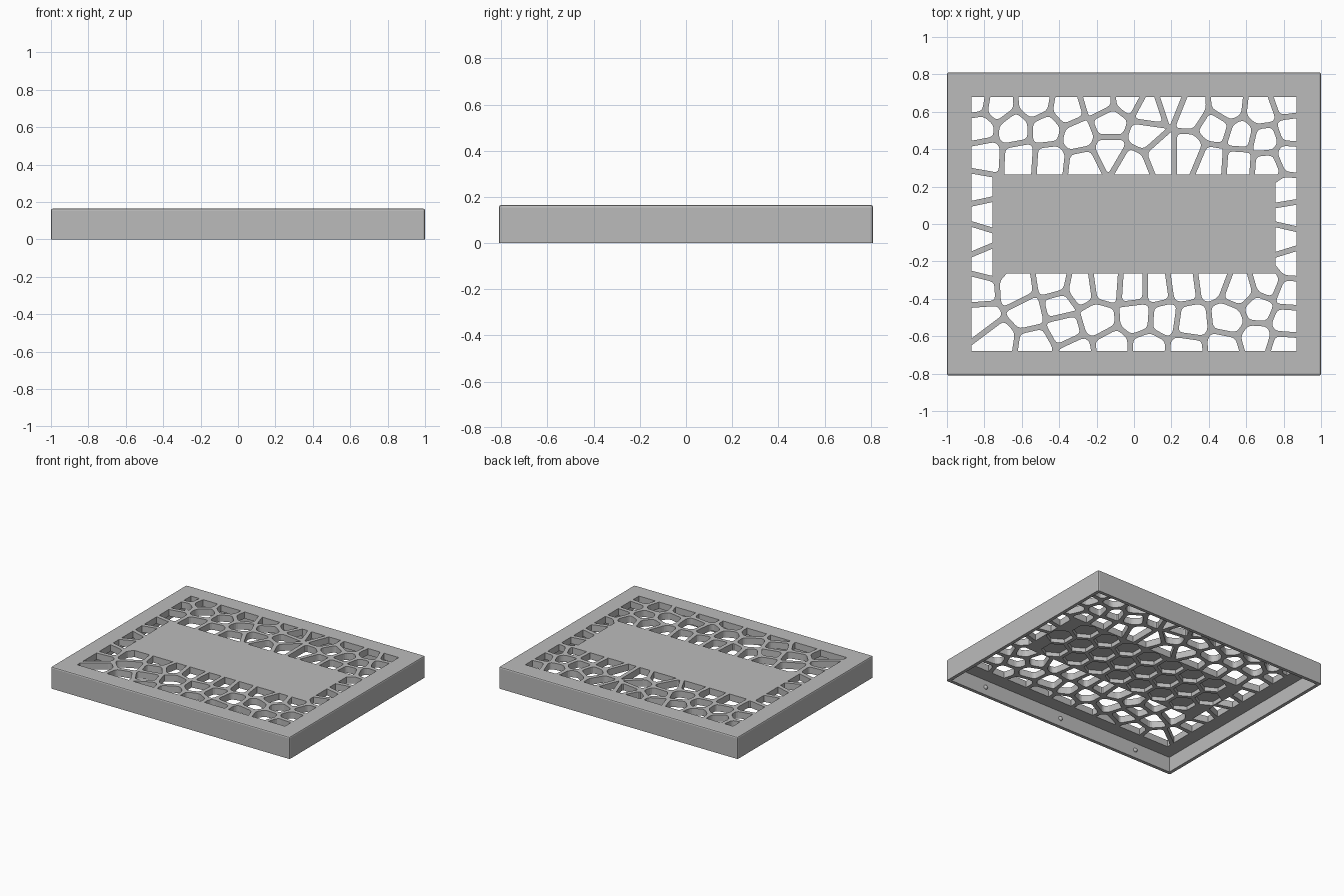
import bpy, bmesh, math
from mathutils import Vector

if "Cube" in bpy.data.objects:
    bpy.data.objects.remove(bpy.data.objects["Cube"])

HALF_X, HALF_Y, HEIGHT = 1.0, 0.81, 0.165
WALL, CEILING = 0.025, 0.115          # wall thickness, underside of the top
WIN_X, WIN_Y = 0.87, 0.68             # grille window
PLATE_X, PLATE_Y = 0.757, 0.265       # solid centre plate
BAR = 0.03                            # grille bar width

grey = bpy.data.materials.new("plain grey")
grey.use_nodes = True
grey.diffuse_color = (0.5, 0.5, 0.5, 1)
grey.node_tree.nodes["Principled BSDF"].inputs["Base Color"].default_value = (0.5, 0.5, 0.5, 1)


def make_object(name, bm):
    bmesh.ops.recalc_face_normals(bm, faces=bm.faces)
    mesh = bpy.data.meshes.new(name)
    bm.to_mesh(mesh)
    bm.free()
    mesh.materials.append(grey)
    obj = bpy.data.objects.new(name, mesh)
    bpy.context.collection.objects.link(obj)
    return obj


def add_prism(bm, points, low, high):
    """Upright prism over a flat outline."""
    base = bm.faces.new([bm.verts.new((p.x, p.y, low)) for p in points])
    top = bmesh.ops.extrude_face_region(bm, geom=[base])["geom"]
    moved = [v for v in top if isinstance(v, bmesh.types.BMVert)]
    bmesh.ops.translate(bm, verts=moved, vec=(0, 0, high - low))


def rectangle(x, y):
    return [Vector(p) for p in ((-x, -y), (x, -y), (x, y), (-x, y))]


def clip(points, normal, limit):
    """Keep the part of a convex outline where dot(point, normal) <= limit."""
    kept = []
    for a, b in zip(points, points[1:] + points[:1]):
        da, db = a.dot(normal) - limit, b.dot(normal) - limit
        if da <= 0:
            kept.append(a)
        if da * db < 0:
            kept.append(a.lerp(b, da / (da - db)))
    return kept


def tidy(points):
    return [p for i, p in enumerate(points) if (p - points[i - 1]).length > 0.002]


def round_corners(points, radius=0.025):
    out = []
    for i, p in enumerate(points):
        ends = []
        for q in (points[i - 1], points[(i + 1) % len(points)]):
            edge = q - p
            ends.append(p + edge * min(0.4, radius / edge.length))
        for t in (0, 0.33, 0.67, 1):
            out.append(ends[0].lerp(p, t).lerp(p.lerp(ends[1], t), t))
    return out


# Centres of the irregular grille openings, band by band
back_band = [
    (-.85, .65), (-.73, .63), (-.53, .64), (-.36, .61), (-.19, .66), (-.03, .67),
    (.08, .61), (.2, .65), (.3, .61), (.5, .62), (.68, .6), (.82, .65),
    (-.83, .52), (-.64, .51), (-.47, .51), (-.3, .47), (-.13, .54), (.06, .47),
    (.44, .52), (.57, .48), (.7, .45), (.84, .5),
    (-.8, .36), (-.61, .35), (-.45, .34), (-.27, .32), (-.13, .39), (-.01, .32),
    (.14, .38), (.29, .38), (.41, .33), (.56, .32), (.71, .31), (.83, .36)]
front_band = [
    (-.83, -.36), (-.63, -.35), (-.43, -.32), (-.29, -.35), (-.15, -.33), (0, -.34),
    (.12, -.34), (.26, -.32), (.41, -.3), (.57, -.36), (.71, -.32), (.83, -.37),
    (-.82, -.5), (-.57, -.47), (-.4, -.43), (-.37, -.56), (-.2, -.51), (.02, -.5),
    (.16, -.51), (.3, -.53), (.51, -.51), (.66, -.45), (.82, -.52),
    (-.73, -.62), (-.53, -.65), (-.31, -.69), (-.12, -.66), (.08, -.66),
    (.28, -.67), (.48, -.66), (.65, -.61), (.81, -.66)]
sides = [(-.83, .19), (-.8, .05), (-.84, -.08), (-.79, -.2),
         (.81, .17), (.83, .05), (.8, -.08), (.84, -.21)]
seeds = [Vector(s) for s in back_band + front_band + sides]


def grille_opening(seed):
    cell = rectangle(HALF_X, HALF_Y)
    for other in seeds:
        if other is not seed:
            normal = (other - seed).normalized()
            cell = clip(cell, normal, normal.dot((seed + other) / 2) - BAR / 2)
    cell = round_corners(tidy(cell))
    # trim to the window, then away from the centre plate
    for normal, limit in (((1, 0), WIN_X), ((-1, 0), WIN_X), ((0, 1), WIN_Y), ((0, -1), WIN_Y)):
        cell = clip(cell, Vector(normal), limit)
    if abs(seed.y) > PLATE_Y:
        away = Vector((0, -math.copysign(1, seed.y)))
        return tidy(clip(cell, away, -PLATE_Y))
    away = Vector((-math.copysign(1, seed.x), 0))
    return tidy(clip(cell, away, -PLATE_X))


# Lid body with softened top and upright edges
bm = bmesh.new()
add_prism(bm, rectangle(HALF_X, HALF_Y), 0, HEIGHT)
soft = [e for e in bm.edges if max(v.co.z for v in e.verts) > HEIGHT / 2]
bmesh.ops.bevel(bm, geom=soft, offset=0.01, segments=2, profile=0.5, affect='EDGES')
lid = make_object("lid", bm)

# Cutter for the hollow underside
bm = bmesh.new()
add_prism(bm, rectangle(HALF_X - WALL, HALF_Y - WALL), -0.1, CEILING)
cavity = make_object("cavity_cutter", bm)

# Cutter for the grille openings
bm = bmesh.new()
for seed in seeds:
    outline = grille_opening(seed)
    if len(outline) > 2:
        add_prism(bm, outline, CEILING - 0.05, HEIGHT + 0.05)
grille = make_object("grille_cutter", bm)

# Cutter for the honeycomb pockets under the centre plate
bm = bmesh.new()
PITCH = 0.19
for row, count in ((-1, 7), (0, 8), (1, 7)):
    for i in range(count):
        centre = Vector(((i - (count - 1) / 2) * PITCH, row * PITCH * math.sqrt(3) / 2))
        angles = [math.radians(60 * k + 30) for k in range(6)]
        hexagon = [centre + 0.094 * Vector((math.cos(a), math.sin(a))) for a in angles]
        add_prism(bm, hexagon, CEILING - 0.05, CEILING + 0.03)
honeycomb = make_object("honeycomb_cutter", bm)

bpy.context.view_layer.objects.active = lid
for cutter in (cavity, grille, honeycomb):
    cut = lid.modifiers.new(cutter.name, 'BOOLEAN')
    cut.operation = 'DIFFERENCE'
    cut.solver = 'EXACT'
    cut.object = cutter
    bpy.ops.object.modifier_apply(modifier=cut.name)
    bpy.data.objects.remove(cutter)

# Snap bumps inside the long walls
for side, label in ((-1, "front"), (1, "back")):
    for i, x in enumerate((-0.67, 0, 0.67)):
        bm = bmesh.new()
        bmesh.ops.create_uvsphere(bm, u_segments=16, v_segments=8, radius=0.016)
        for f in bm.faces:
            f.smooth = True
        bump = make_object(f"{label}_snap_bump_{i + 1}", bm)
        bump.location = (x, side * (HALF_Y - WALL), 0.06)
